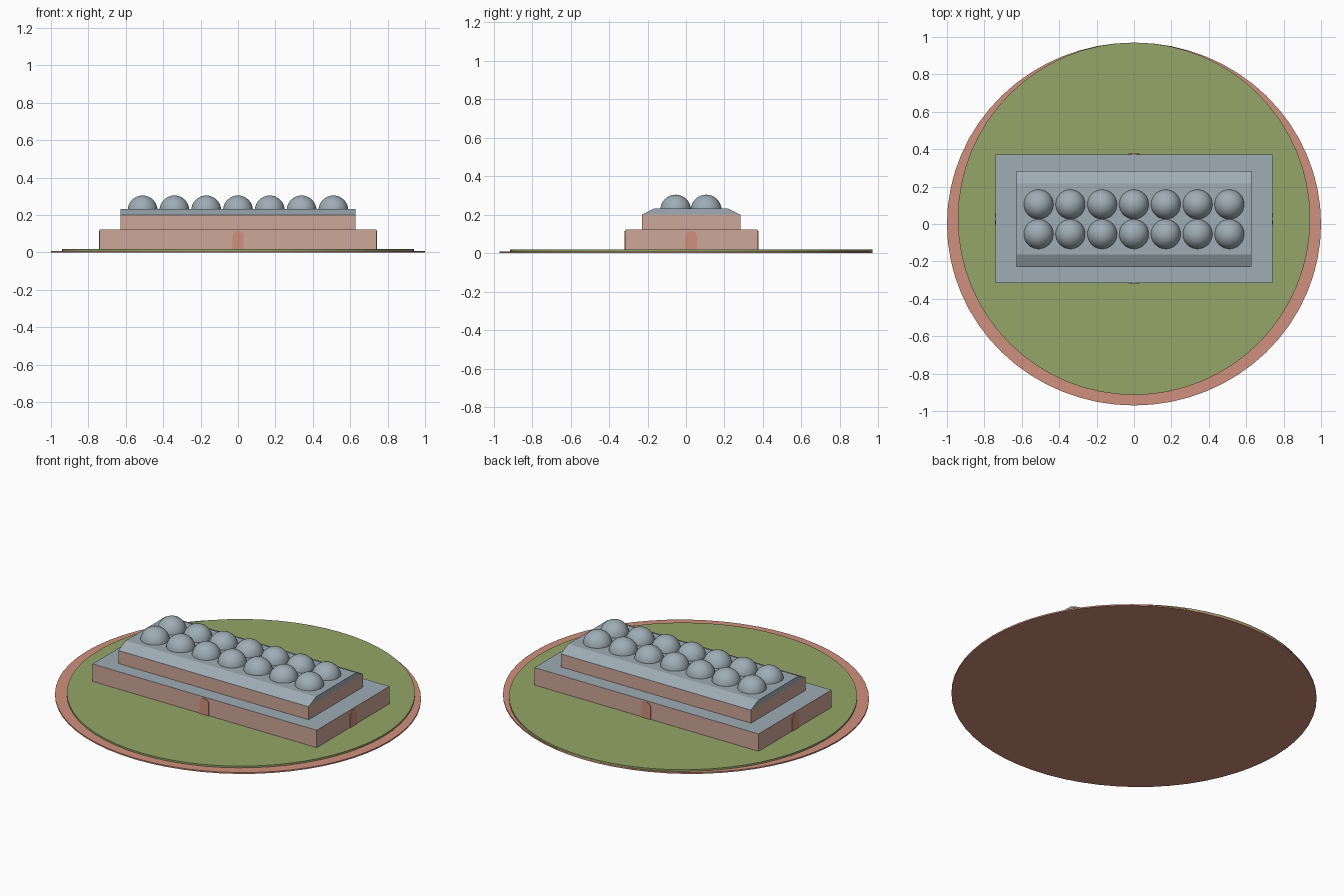
import bpy, bmesh, math
from mathutils import Matrix

if "Cube" in bpy.data.objects:
    bpy.data.objects.remove(bpy.data.objects["Cube"])

CY = 0.028  # shared centre line of lawn and building


def material(name, rgb):
    m = bpy.data.materials.new(name)
    lin = [((c / 255 + 0.055) / 1.055) ** 2.4 for c in rgb]
    m.diffuse_color = (*lin, 1)
    m.use_nodes = True
    m.node_tree.nodes["Principled BSDF"].inputs["Base Color"].default_value = m.diffuse_color
    return m


TERRACOTTA = material("terracotta", (208, 144, 125))
GRASS = material("grass green", (148, 166, 104))
WALL = material("clay wall", (206, 167, 152))
ROOF = material("slate grey", (159, 173, 181))


def finish(name, bm, mats):
    bmesh.ops.recalc_face_normals(bm, faces=bm.faces)
    me = bpy.data.meshes.new(name)
    bm.to_mesh(me)
    bm.free()
    for m in mats:
        me.materials.append(m)
    ob = bpy.data.objects.new(name, me)
    bpy.context.collection.objects.link(ob)
    return ob


def disc(name, rx, ry, cy, z0, z1, mat):
    bm = bmesh.new()
    bmesh.ops.create_cone(bm, cap_ends=True, segments=64, radius1=1, radius2=1, depth=1)
    bmesh.ops.transform(bm, verts=bm.verts, matrix=Matrix.Translation((0, cy, (z0 + z1) / 2))
                        @ Matrix.Diagonal((rx, ry, z1 - z0, 1)))
    return finish(name, bm, [mat])


def block(name, hx, y0, y1, z0, z1):
    bm = bmesh.new()
    bmesh.ops.create_cube(bm, size=1)
    bmesh.ops.transform(bm, verts=bm.verts,
                        matrix=Matrix.Translation((0, (y0 + y1) / 2, (z0 + z1) / 2))
                        @ Matrix.Diagonal((2 * hx, y1 - y0, z1 - z0, 1)))
    bm.normal_update()
    for f in bm.faces:  # slate on the terrace top, clay on the walls
        f.material_index = 1 if f.normal.z > 0.5 else 0
    return finish(name, bm, [WALL, ROOF])


def prism(name, outline, depth, matrix, mat):
    """Extrude an (x, z) outline along y, centred on y = 0."""
    bm = bmesh.new()
    face = bm.faces.new([bm.verts.new((x, -depth / 2, z)) for x, z in outline])
    ext = bmesh.ops.extrude_face_region(bm, geom=[face])["geom"]
    bmesh.ops.translate(bm, vec=(0, depth, 0),
                        verts=[v for v in ext if isinstance(v, bmesh.types.BMVert)])
    bmesh.ops.transform(bm, verts=bm.verts, matrix=matrix)
    return finish(name, bm, [mat])


# Ground plates
disc("base_plate", 1.0, 0.97, 0, 0, 0.008, TERRACOTTA)
disc("lawn", 0.942, 0.942, CY, 0.008, 0.018, GRASS)

# Stepped building
block("lower_storey", 0.74, -0.315, 0.372, 0.018, 0.122)
block("upper_storey", 0.628, -0.23, 0.283, 0.122, 0.2)

# Roof with sloping long sides and upright ends
prism("roof", [(-0.257, 0.2), (0.257, 0.2), (0.19, 0.233), (-0.19, 0.233)], 1.256,
      Matrix.Translation((0, 0.0265, 0)) @ Matrix.Rotation(math.pi / 2, 4, "Z"), ROOF)

# Two rows of seven domes
for row, y in enumerate((-0.054, 0.105)):
    for col in range(7):
        bm = bmesh.new()
        bmesh.ops.create_uvsphere(bm, u_segments=32, v_segments=16, radius=0.08)
        bmesh.ops.bisect_plane(bm, geom=bm.verts[:] + bm.edges[:] + bm.faces[:],
                               plane_co=(0, 0, -0.001), plane_no=(0, 0, -1), clear_outer=True)
        for f in bm.faces:
            f.smooth = True
        ob = finish(f"dome_{row}_{col}", bm, [ROOF])
        ob.location = ((col - 3) * 0.17, y, 0.224)

# Arched door plates, one on each side of the lower storey
arch = [(-0.03, 0.018), (0.03, 0.018)]
arch += [(0.03 * math.cos(math.pi * i / 10), 0.085 + 0.03 * math.sin(math.pi * i / 10))
         for i in range(11)]
for name, x, y, turn in (("front", 0, -0.315, 0), ("back", 0, 0.372, 0),
                         ("right", 0.74, CY, 90), ("left", -0.74, CY, 90)):
    prism(f"{name}_door", arch, 0.008,
          Matrix.Translation((x, y, 0)) @ Matrix.Rotation(math.radians(turn), 4, "Z"), TERRACOTTA)
